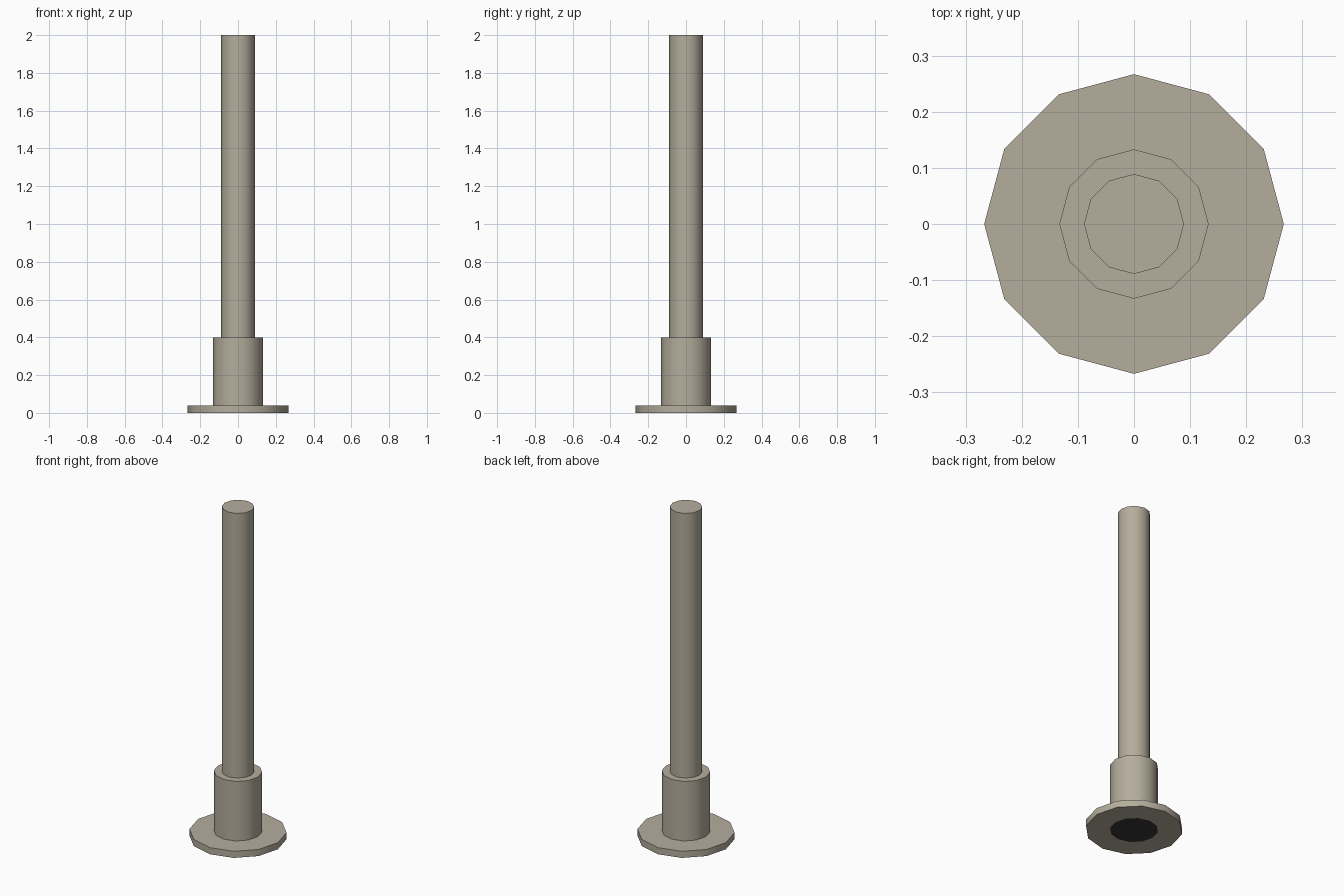
import bpy, bmesh, math

if "Cube" in bpy.data.objects:
    bpy.data.objects.remove(bpy.data.objects["Cube"])

SIDES = 12


def material(name, rgb):
    m = bpy.data.materials.new(name)
    m.diffuse_color = (*rgb, 1.0)
    m.use_nodes = True
    m.node_tree.nodes["Principled BSDF"].inputs["Base Color"].default_value = m.diffuse_color
    return m


warm_grey = material("warm_grey", (0.46, 0.42, 0.335))
dark_grey = material("dark_grey", (0.035, 0.035, 0.035))


def cylinder(name, radius, z0, z1, bore=None):
    """Upright 12-sided cylinder; bore adds a dark disc on the underside."""
    bm = bmesh.new()
    rings = []
    for z in (z0, z1):
        rings.append([bm.verts.new((radius * math.cos(2 * math.pi * i / SIDES),
                                    radius * math.sin(2 * math.pi * i / SIDES), z))
                      for i in range(SIDES)])
    low, high = rings
    for i in range(SIDES):
        j = (i + 1) % SIDES
        bm.faces.new((low[i], low[j], high[j], high[i]))
    bm.faces.new(high)
    bottom = bm.faces.new(low[::-1])
    bm.normal_update()
    if bore:
        inset = (radius - bore) * math.cos(math.pi / SIDES)
        bmesh.ops.inset_region(bm, faces=[bottom], thickness=inset, use_even_offset=True)
        bottom.material_index = 1
    mesh = bpy.data.meshes.new(name)
    bm.to_mesh(mesh)
    bm.free()
    mesh.materials.append(warm_grey)
    if bore:
        mesh.materials.append(dark_grey)
    ob = bpy.data.objects.new(name, mesh)
    bpy.context.collection.objects.link(ob)
    bpy.ops.object.select_all(action='DESELECT')
    ob.select_set(True)
    bpy.context.view_layer.objects.active = ob
    bpy.ops.object.shade_smooth_by_angle(angle=math.radians(40))
    return ob


# Base plate with dark disc underneath, thick sleeve, long pole
cylinder("base_flange", 0.267, 0.0, 0.04, bore=0.133)
cylinder("sleeve", 0.133, 0.03, 0.40)
cylinder("pole", 0.089, 0.38, 2.0)
